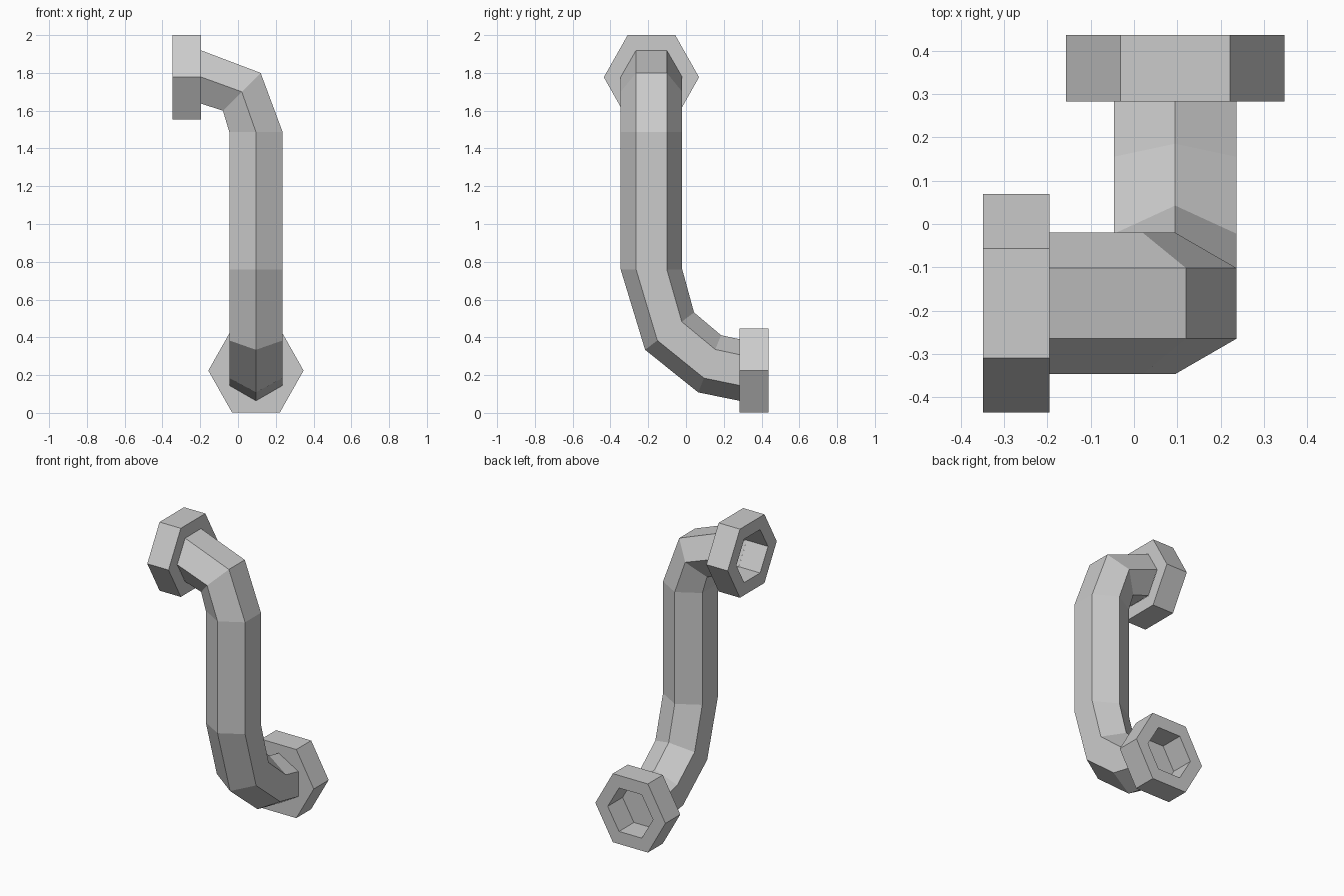
import bpy, bmesh
from math import sin, cos, pi
from mathutils import Vector

if "Cube" in bpy.data.objects:
    bpy.data.objects.remove(bpy.data.objects["Cube"])

R_PIPE = 0.163


def hex_ring(bm, centre, point_axis, flat_axis, r_point, r_flat=None):
    """Six vertices; corners on point_axis, flats facing flat_axis."""
    c = Vector(centre)
    p = Vector(point_axis).normalized() * r_point
    q = Vector(flat_axis).normalized() * (r_flat or r_point)
    return [bm.verts.new(c + p * cos(k * pi / 3) + q * sin(k * pi / 3)) for k in range(6)]


def bridge(bm, a, b):
    for i in range(6):
        j = (i + 1) % 6
        bm.faces.new((a[i], a[j], b[j], b[i]))


def finish(bm, name):
    bmesh.ops.recalc_face_normals(bm, faces=bm.faces)
    me = bpy.data.meshes.new(name)
    bm.to_mesh(me)
    bm.free()
    ob = bpy.data.objects.new(name, me)
    bpy.context.collection.objects.link(ob)
    return ob


def flange(name, centre, axis, point_axis, capped):
    """Hexagonal nut; axis runs from the pipe side to the open side."""
    bm = bmesh.new()
    c, a = Vector(centre), Vector(axis)
    up = (0, 0, 1)
    back = c + a * 0.153
    outer0 = hex_ring(bm, c, point_axis, up, 0.252, 0.2575)
    outer1 = hex_ring(bm, back, point_axis, up, 0.252, 0.2575)
    inner1 = hex_ring(bm, back, point_axis, up, R_PIPE)
    inner0 = hex_ring(bm, c, point_axis, up, R_PIPE)
    bridge(bm, outer0, outer1)
    bridge(bm, outer1, inner1)
    bridge(bm, inner1, inner0)
    bridge(bm, inner0, outer0)
    finish_cap = None
    bmesh.ops.recalc_face_normals(bm, faces=bm.faces)
    if capped:
        # floor of the socket
        cap = bmesh.new()
        cap.faces.new(hex_ring(cap, c, point_axis, up, R_PIPE))
        finish_cap = finish(cap, name + "_socket_floor")
        if finish_cap.data.polygons[0].normal.dot(a) < 0:
            finish_cap.data.flip_normals()
    return finish(bm, name)


# bent hexagonal pipe: (centre, corner direction, flat direction)
X, NY = (1, 0, 0), (0, -1, 0)
stations = [
    ((0.095, 0.283, 0.227), (0, 0, -1), X),
    ((0.095, 0.125, 0.26), (0, -0.37, -0.93), X),
    ((0.095, -0.087, 0.433), (0, -0.795, -0.608), X),
    ((0.095, -0.183, 0.76), NY, X),
    ((0.095, -0.183, 1.487), NY, X),
    ((0.02, -0.183, 1.70), NY, (1, 0, 1)),
    ((-0.195, -0.183, 1.778), NY, (0, 0, 1)),
]
bm = bmesh.new()
rings = [hex_ring(bm, c, p, q, R_PIPE) for c, p, q in stations]
for a, b in zip(rings, rings[1:]):
    bridge(bm, a, b)
finish(bm, "pipe")

# end flanges
flange("lower_flange", (0.095, 0.283, 0.224), (0, 1, 0), (1, 0, 0), True)
flange("upper_flange", (-0.195, -0.183, 1.777), (-1, 0, 0), (0, 1, 0), False)
